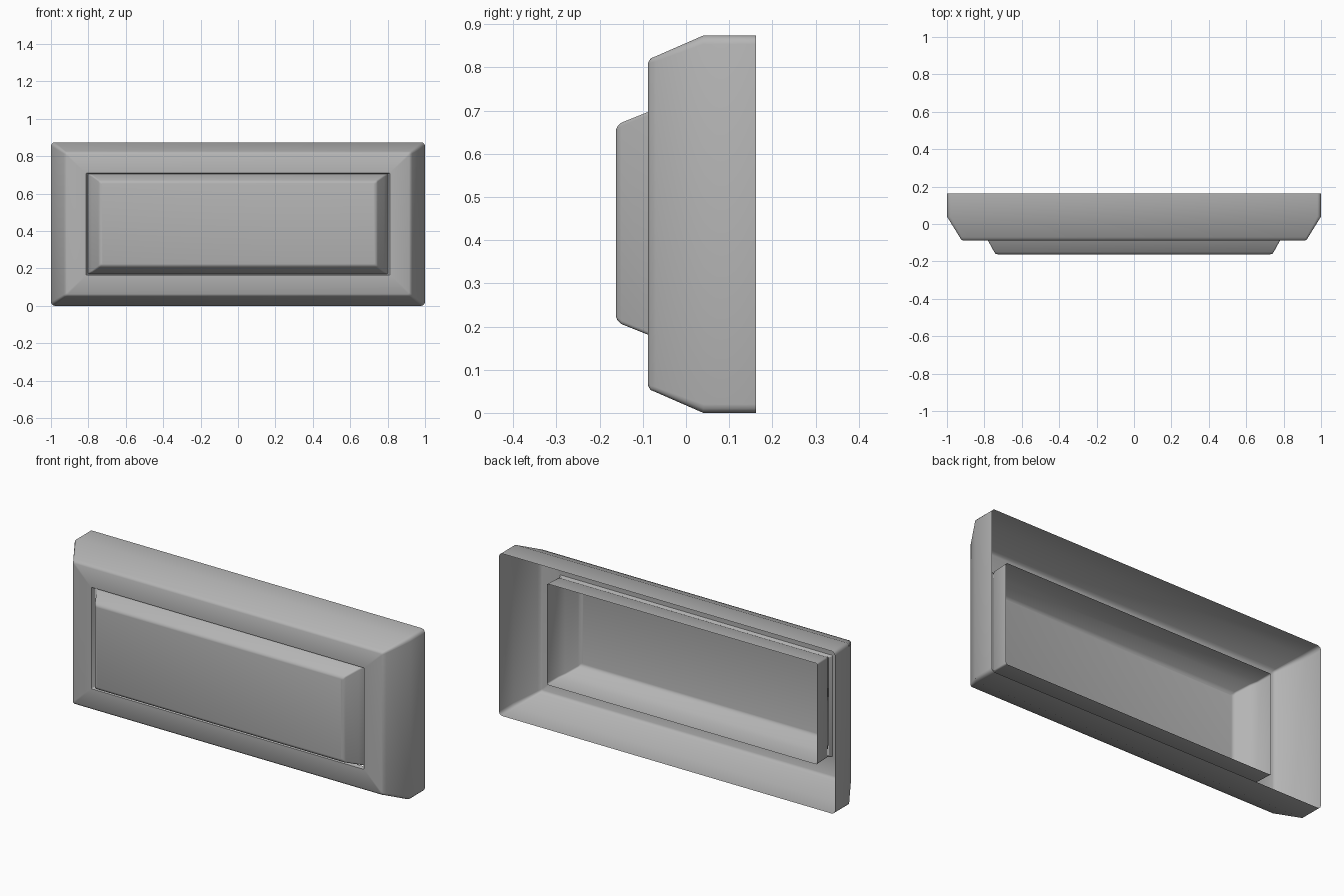
import bpy, bmesh
from math import sin, cos, pi

if "Cube" in bpy.data.objects:
    bpy.data.objects.remove(bpy.data.objects["Cube"])

# Mid grey for both parts
grey = bpy.data.materials.new("mid_grey")
grey.diffuse_color = (0.46, 0.46, 0.46, 1)
grey.use_nodes = True
grey.node_tree.nodes["Principled BSDF"].inputs["Base Color"].default_value = grey.diffuse_color


def rounded_rect(hx, hz, cz, r, y, seg=3):
    """Points of a rounded rectangle in the xz plane at depth y."""
    pts = []
    for i, (sx, sz) in enumerate([(1, 1), (-1, 1), (-1, -1), (1, -1)]):
        for k in range(seg + 1):
            a = (i + k / seg) * pi / 2
            pts.append((sx * (hx - r) + r * cos(a), y,
                        cz + sz * (hz - r) + r * sin(a)))
    return pts


def shell(name, loops, cz, cap):
    """Loft (half width, half height, corner radius, y) loops, back to front."""
    bm = bmesh.new()
    rings = [[bm.verts.new(p) for p in rounded_rect(hx, hz, cz, r, y)]
             for hx, hz, r, y in loops]
    n = len(rings[0])
    for a, b in zip(rings, rings[1:]):
        for i in range(n):
            j = (i + 1) % n
            bm.faces.new((a[i], b[i], b[j], a[j]))
    if cap:
        bm.faces.new(rings[-1][::-1])
    # Sides and front must face away from the hollow back
    bm.normal_update()
    f = bm.faces[:][0]
    c = f.calc_center_median()
    if f.normal.x * c.x + f.normal.z * (c.z - cz) < 0:
        bmesh.ops.reverse_faces(bm, faces=bm.faces[:])
    if cap:
        bm.normal_update()
        bm.faces.ensure_lookup_table()
        if bm.faces[-1].normal.y > 0:
            bm.faces[-1].normal_flip()
    me = bpy.data.meshes.new(name)
    bm.to_mesh(me)
    bm.free()
    me.materials.append(grey)
    ob = bpy.data.objects.new(name, me)
    bpy.context.collection.objects.link(ob)
    bpy.ops.object.select_all(action='DESELECT')
    ob.select_set(True)
    bpy.context.view_layer.objects.active = ob
    bpy.ops.object.shade_smooth_by_angle(angle=0.7)
    return ob


# Hollow outer frame with sloped rim and a lip turned back at the opening
shell("outer_frame", [
    (1.0, 0.437, 0.02, 0.162),
    (1.0, 0.437, 0.02, 0.04),
    (0.932, 0.389, 0.012, -0.07),
    (0.925, 0.384, 0.01, -0.082),
    (0.915, 0.374, 0.008, -0.088),
    (0.812, 0.273, 0.004, -0.088),
    (0.801, 0.268, 0.004, -0.068),
], 0.437, False)

# Raised centre panel, an open-backed tray pushed through the opening
shell("centre_panel", [
    (0.805, 0.272, 0.008, 0.034),
    (0.803, 0.270, 0.008, -0.058),
    (0.781, 0.258, 0.008, -0.088),
    (0.747, 0.233, 0.008, -0.15),
    (0.740, 0.224, 0.008, -0.159),
    (0.728, 0.217, 0.008, -0.162),
], 0.439, True)
